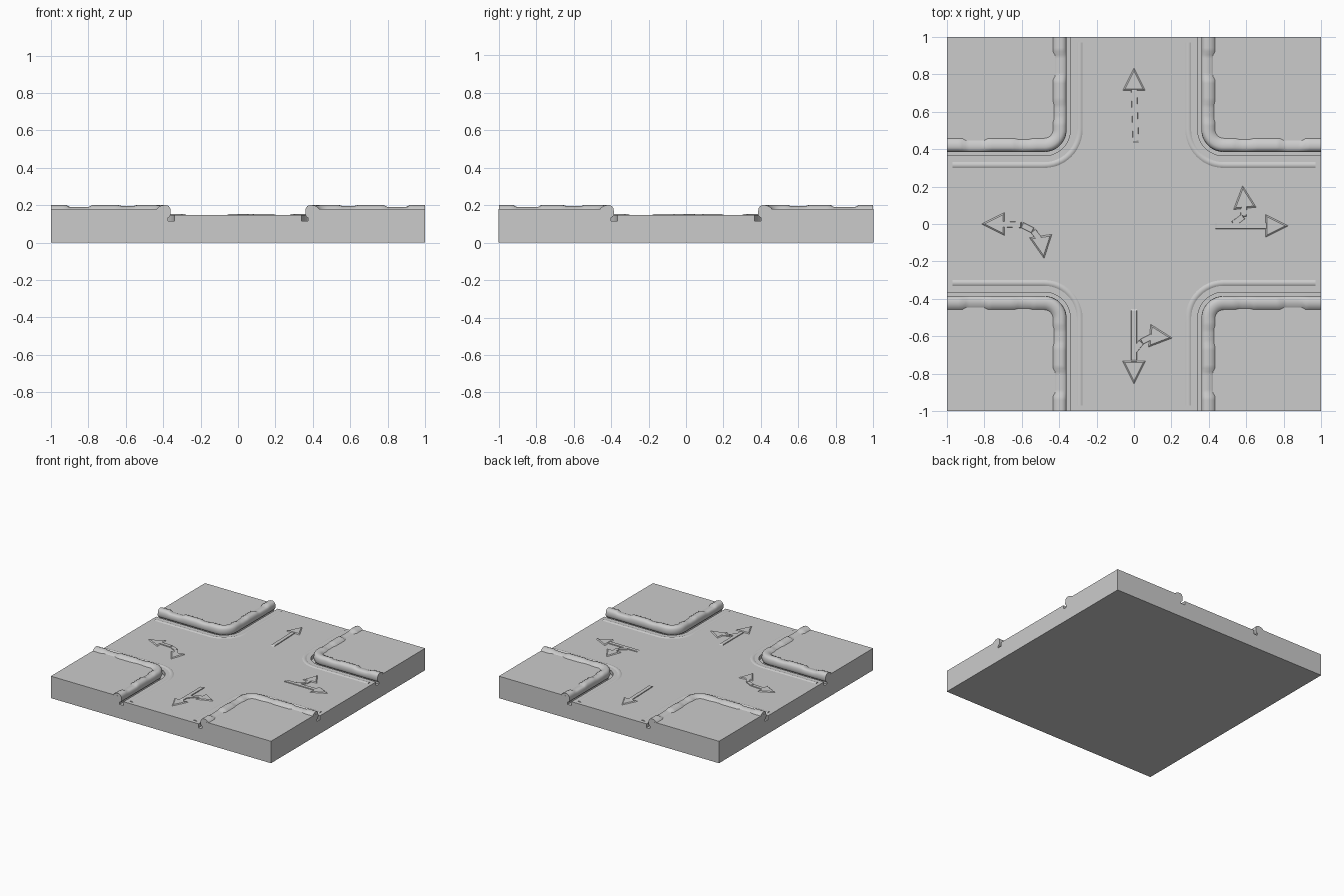
import bpy, bmesh, math
from mathutils import Vector

cube = bpy.data.objects.get("Cube")
if cube:
    bpy.data.objects.remove(cube, do_unlink=True)

stone = bpy.data.materials.new("grey_stone")
stone.use_nodes = True
GREY = (0.6, 0.6, 0.6, 1)
stone.diffuse_color = GREY
stone.node_tree.nodes["Principled BSDF"].inputs["Base Color"].default_value = GREY

FLOOR, ROAD, PAVE = 0.115, 0.147, 0.18   # heights of gutter, road and pavement
CX, CY = 0.48, 0.505                     # centre of each rounded corner


def finish(name, bm, smooth=False):
    bmesh.ops.recalc_face_normals(bm, faces=bm.faces)
    mesh = bpy.data.meshes.new(name)
    bm.to_mesh(mesh)
    bm.free()
    mesh.materials.append(stone)
    ob = bpy.data.objects.new(name, mesh)
    bpy.context.collection.objects.link(ob)
    if smooth:
        bpy.ops.object.select_all(action="DESELECT")
        ob.select_set(True)
        bpy.context.view_layer.objects.active = ob
        bpy.ops.object.shade_smooth_by_angle(angle=math.radians(50))
    return ob


def prism(bm, points, z0, z1, shrink=1.0):
    """Extrude an outline, with the top optionally drawn in."""
    mid = sum((Vector(p) for p in points), Vector((0, 0))) / len(points)
    low = [bm.verts.new((x, y, z0)) for x, y in points]
    high = [bm.verts.new((*(mid + (Vector(p) - mid) * shrink), z1)) for p in points]
    bm.faces.new(low)
    bm.faces.new(high)
    for i in range(len(low)):
        j = (i + 1) % len(low)
        bm.faces.new((low[i], low[j], high[j], high[i]))


def rail(end=1.0, steps=1):
    """Stations round one corner: base point, outward direction, distance from edge."""
    out = []
    for i in range(steps):
        x = end + (CX - end) * i / steps
        out.append((Vector((x, CY)), Vector((0, -1)), end - x))
    for i in range(13):
        a = math.pi / 2 * i / 12
        out.append((Vector((CX, CY)), Vector((-math.sin(a), -math.cos(a))), 0.5))
    for i in range(1, steps + 1):
        y = CY + (end - CY) * i / steps
        out.append((Vector((CX, y)), Vector((-1, 0)), end - y))
    return out


def offset(d, sx, sy):
    pts = [b + n * (CX - d) for b, n, s in rail()]
    return [(p.x * sx, p.y * sy) for p in pts]


def swell(s):
    """Fullness of the worn kerb stones along a straight run."""
    if s < 0.08 or 0.21 < s < 0.36 or s > 0.45:
        return 1.0
    return 0.72 if s > 0.36 else 0.5


def sweep(name, profile, sx, sy, end, worn=False):
    bm = bmesh.new()
    rings = []
    for base, n, s in rail(end, 26):
        k = swell(s) if worn else 1.0
        ring = []
        for d, z in profile:
            if worn and z > PAVE:
                z = PAVE + (z - PAVE) * k
            if worn and d > 0.4:
                d -= 0.02 * (1 - k)
            p = base + n * (CX - d)
            ring.append(bm.verts.new((p.x * sx, p.y * sy, z)))
        rings.append(ring)
    for a, b in zip(rings, rings[1:]):
        for i in range(len(a)):
            j = (i + 1) % len(a)
            bm.faces.new((a[i], a[j], b[j], b[i]))
    bm.faces.new(rings[0])
    bm.faces.new(rings[-1])
    finish(name, bm, True)


# Base slab
bm = bmesh.new()
prism(bm, [(-1, -1), (1, -1), (1, 1), (-1, 1)], 0, FLOOR)
finish("base_slab", bm)

# Cross-shaped road with rounded inner corners
outline = []
for sx, sy in ((1, 1), (-1, 1), (-1, -1), (1, -1)):
    pts = offset(0.34, sx, sy)
    outline += pts if sx * sy > 0 else pts[::-1]
bm = bmesh.new()
prism(bm, outline, FLOOR, ROAD)
finish("road_surface", bm)

# Pavements, kerbs and raised edge lines at the four corners
KERB = [(0.435, 0.178), (0.425, 0.19), (0.407, 0.199), (0.385, 0.201), (0.37, 0.195),
        (0.361, 0.18), (0.36, 0.15), (0.366, 0.137), (0.38, 0.13), (0.40, 0.13)]
LINE = [(0.308, 0.145), (0.300, 0.151), (0.29, 0.153), (0.280, 0.151), (0.272, 0.145)]
for side, sx in (("left", 1), ("right", -1)):
    for way, sy in (("back", 1), ("front", -1)):
        tag = f"_{way}_{side}"
        bm = bmesh.new()
        prism(bm, offset(0.375, sx, sy) + [(sx, sy)], FLOOR, PAVE)
        finish("pavement" + tag, bm)
        sweep("kerb" + tag, KERB, sx, sy, 0.999, True)
        sweep("edge_line" + tag, LINE, sx, sy, 0.97)


# Raised road arrows: shafts follow a path, heads are triangles
def arrow(name, paths, heads):
    bm = bmesh.new()
    z0, z1 = ROAD - 0.002, ROAD + 0.006
    for path in paths:
        for a, b in zip(path, path[1:]):
            a, b = Vector(a), Vector(b)
            along = (b - a).normalized()
            n = Vector((-along.y, along.x)) * 0.016
            prism(bm, [a + n, b + n, b - n, a - n], z0, z1, 0.9)
    for tip, direction in heads:
        tip, d = Vector(tip), Vector(direction).normalized()
        n = Vector((-d.y, d.x)) * 0.065
        back = tip - d * 0.13
        prism(bm, [tip, back + n, back - n], z0, z1, 0.75)
    finish(name, bm)


arrow("arrow_back", [[(0.01, 0.43), (0.0, 0.73)]], [((0, 0.84), (0, 1))])
arrow("arrow_left", [[(0.43, -0.01), (0.72, -0.01)], [(0.53, 0), (0.585, 0.04), (0.59, 0.12)]],
      [((0.83, -0.01), (1, 0)), ((0.58, 0.21), (-0.1, 1))])
arrow("arrow_front", [[(0, -0.45), (0, -0.74)], [(0, -0.68), (0.04, -0.63), (0.1, -0.6)]],
      [((0, -0.86), (0, -1)), ((0.21, -0.61), (1, -0.1))])
arrow("arrow_right", [[(-0.72, 0), (-0.6, -0.005), (-0.54, -0.035), (-0.5, -0.09)]],
      [((-0.82, 0), (-1, 0)), ((-0.48, -0.19), (0.15, -1))])
